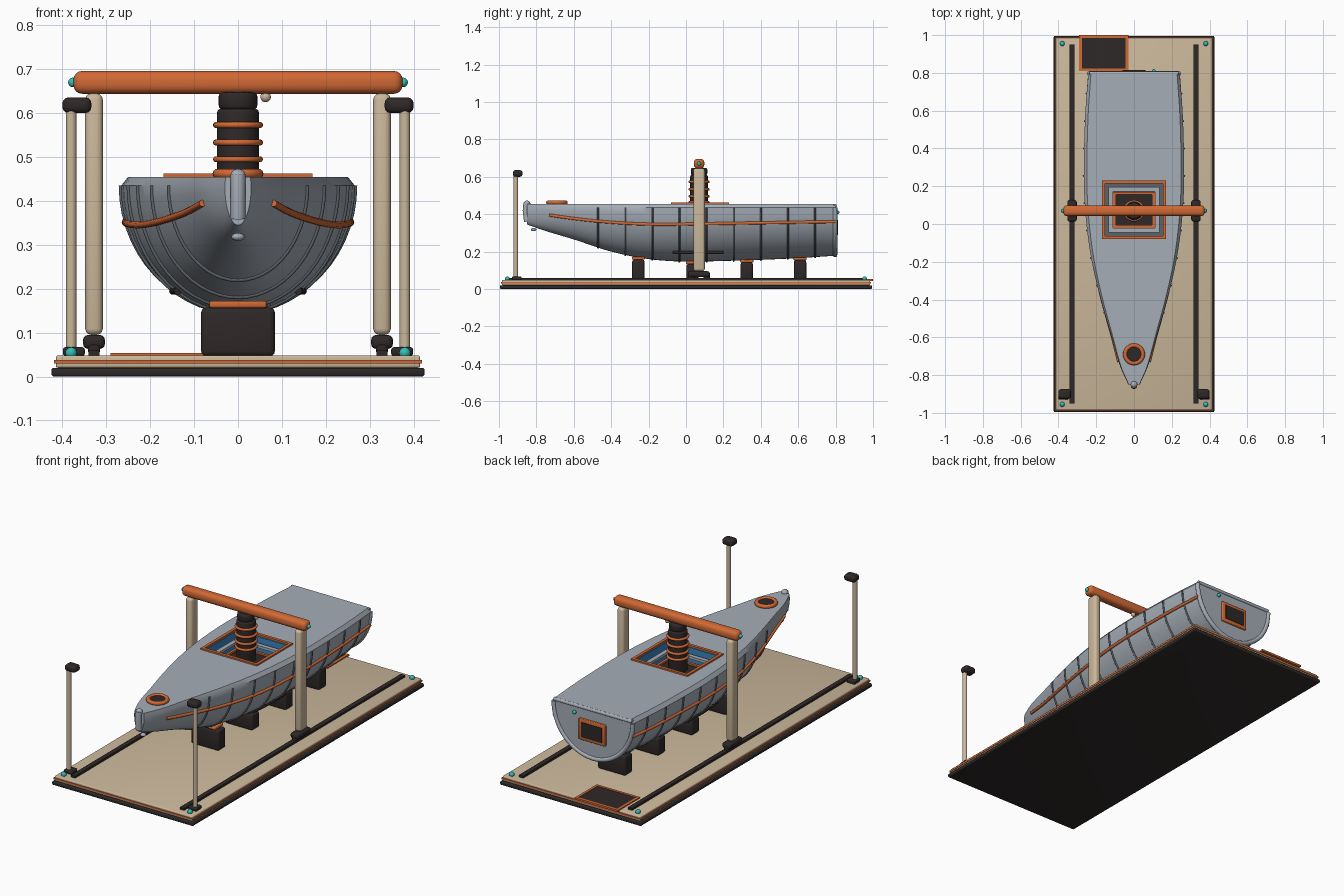
import bpy, bmesh, math
from mathutils import Vector

cube = bpy.data.objects.get("Cube")
if cube:
    bpy.data.objects.remove(cube, do_unlink=True)


def material(name, red, green, blue):
    mat = bpy.data.materials.new(name)
    mat.use_nodes = True
    mat.diffuse_color = (red, green, blue, 1)
    mat.node_tree.nodes["Principled BSDF"].inputs["Base Color"].default_value = (red, green, blue, 1)
    return mat


GRAY = material("blue gray", .38, .42, .47)
RIB = material("slate gray", .11, .125, .14)
TAN = material("sand", .6, .48, .33)
DARK = material("charcoal", .028, .021, .021)
ORANGE = material("orange", .64, .14, .035)
TEAL = material("teal", .03, .52, .47)
BLUE = material("pool blue", .04, .23, .52)


def finish(bm, name, mat, smooth=True):
    bmesh.ops.recalc_face_normals(bm, faces=bm.faces)
    mesh = bpy.data.meshes.new(name)
    bm.to_mesh(mesh)
    bm.free()
    mesh.materials.append(mat)
    obj = bpy.data.objects.new(name, mesh)
    bpy.context.collection.objects.link(obj)
    if smooth:
        bpy.ops.object.select_all(action='DESELECT')
        obj.select_set(True)
        bpy.context.view_layer.objects.active = obj
        bpy.ops.object.shade_smooth_by_angle(angle=math.radians(35))
    return obj


def box(name, center, size, mat, bevel=0, segments=3):
    bm = bmesh.new()
    bmesh.ops.create_cube(bm, size=1)
    bmesh.ops.scale(bm, vec=size, verts=bm.verts)
    if bevel:
        bmesh.ops.bevel(bm, geom=bm.edges[:], offset=bevel, segments=segments, profile=.5, affect='EDGES')
    bmesh.ops.translate(bm, vec=center, verts=bm.verts)
    return finish(bm, name, mat, bool(bevel))


def cylinder(name, center, radius, height, mat, bevel=0):
    bm = bmesh.new()
    bmesh.ops.create_cone(bm, cap_ends=True, segments=28, radius1=radius, radius2=radius, depth=height)
    if bevel:
        rims = [e for e in bm.edges if abs(e.verts[0].co.z - e.verts[1].co.z) < height / 2]
        bmesh.ops.bevel(bm, geom=rims, offset=bevel, segments=3, profile=.5, affect='EDGES')
    bmesh.ops.translate(bm, vec=center, verts=bm.verts)
    return finish(bm, name, mat)


def ball(name, center, radius, mat, stretch=(1, 1, 1)):
    bm = bmesh.new()
    bmesh.ops.create_uvsphere(bm, u_segments=16, v_segments=10, radius=radius)
    bmesh.ops.scale(bm, vec=stretch, verts=bm.verts)
    bmesh.ops.translate(bm, vec=center, verts=bm.verts)
    return finish(bm, name, mat)


def tube(name, points, radius, mat, closed=False):
    curve = bpy.data.curves.new(name, 'CURVE')
    curve.dimensions = '3D'
    curve.bevel_depth = radius
    curve.bevel_resolution = 3
    curve.use_fill_caps = True
    spline = curve.splines.new('POLY')
    spline.points.add(len(points) - 1)
    for point, co in zip(spline.points, points):
        point.co = (*co, 1)
    spline.use_cyclic_u = closed
    curve.materials.append(mat)
    obj = bpy.data.objects.new(name, curve)
    bpy.context.collection.objects.link(obj)


def ring(name, center, radius, thickness, mat):
    turn = [i * math.tau / 32 for i in range(32)]
    tube(name, [Vector(center) + Vector((radius * math.cos(a), radius * math.sin(a), 0)) for a in turn],
         thickness, mat, True)


def frame(name, center, width, length, bar, height, mat, upright=False):
    # four bars round a rectangle, flat or standing in the xz plane
    for side in (-1, 1):
        for offset, size in (((side * (width - bar) / 2, 0), (bar, length)),
                             ((0, side * (length - bar) / 2), (width, bar))):
            place = (offset[0], 0, offset[1]) if upright else (*offset, 0)
            extent = (size[0], height, size[1]) if upright else (*size, height)
            box(name, Vector(center) + Vector(place), extent, mat)


# Hull lines: smooth interpolation of (y, half width, keel height)
LINES = [(-.85, .03, .345), (-.75, .075, .31), (-.6, .118, .265), (-.4, .176, .2), (-.2, .223, .16),
         (0, .252, .146), (.2, .265, .15), (.4, .264, .156), (.6, .257, .165), (.8, .242, .178)]
DECK, RIM = .455, .435


def hull_at(y):
    i = max(k for k in range(len(LINES) - 1) if LINES[k][0] <= y or k == 0)
    a, b = LINES[i], LINES[i + 1]
    before, after = LINES[max(i - 1, 0)], LINES[min(i + 2, len(LINES) - 1)]
    step = b[0] - a[0]
    t = (y - a[0]) / step
    values = []
    for k in (1, 2):
        m = (b[k] - before[k]) / (b[0] - before[0]) * step
        n = (after[k] - a[k]) / (after[0] - a[0]) * step
        values.append(a[k] + t * m + t * t * (3 * (b[k] - a[k]) - 2 * m - n)
                      + t ** 3 * (2 * (a[k] - b[k]) + m + n))
    return values


def section(y, grow=0, count=28):
    width, keel = hull_at(y)
    return [Vector(((width + grow) * math.cos(a), y, RIM - (RIM - keel + grow) * math.sin(a)))
            for a in (math.pi * i / count for i in range(count + 1))]


def side_x(y, z):
    width, keel = hull_at(y)
    return width * math.sqrt(max(0, 1 - ((RIM - z) / (RIM - keel)) ** 2))


# Hull with deck opening
POOL_X, POOL_FRONT, POOL_BACK = .155, -.065, .215
stations = sorted([-.85 + 1.65 * i / 44 for i in range(45)] + [POOL_FRONT, POOL_BACK])
bm = bmesh.new()
rings = []
for y in stations:
    edge = hull_at(y)[0] * .94
    inner = min(POOL_X, edge * .7)
    points = section(y) + [Vector((x, y, DECK)) for x in (-edge, -inner, inner, edge)]
    rings.append([bm.verts.new(p) for p in points])
total = len(rings[0])
for y, near, far in zip(stations, rings, rings[1:]):
    for i in range(total):
        if i == total - 3 and POOL_FRONT <= y < POOL_BACK:
            continue
        j = (i + 1) % total
        bm.faces.new((near[i], near[j], far[j], far[i]))
bm.faces.new(rings[0])
bm.faces.new(rings[-1])
finish(bm, "hull", GRAY)

for k in range(9):
    tube("hull_rib", section(-.47 + k * .145, .001), .005, RIB)
tube("transom_rim", section(.797, -.004), .012, GRAY)
tube("transom_top_rim", [(-.235, .797, .445), (.235, .797, .445)], .01, GRAY)
box("stern_window_frame", (0, .803, .328), (.16, .016, .115), ORANGE, .004)
box("stern_window", (0, .81, .328), (.122, .008, .08), DARK)
ball("stern_light", (.105, .81, .41), .01, TEAL)

# Bow stem and bow hatch
tube("bow_stem", [(0, -.853, .46), (0, -.857, .42), (0, -.85, .36)], .017, GRAY)
ball("bow_cap", (0, -.85, .455), .018, GRAY)
ball("bow_eye", (0, -.815, .318), .015, GRAY, (1, 1, .6))
ring("bow_hatch_ring", (0, -.69, .462), .047, .011, ORANGE)
cylinder("bow_hatch", (0, -.69, .459), .042, .014, DARK)

# Side rails and bilge bars
for side in (-1, 1):
    rail = []
    for k in range(31):
        y = -.73 + k * .051
        z = .345 + (.05 * ((y + .1) / .63) ** 2 if y < -.1 else .015 * (y + .1) / .9)
        rail.append((side * (side_x(y, z) + .003), y, z))
    tube("side_rail", rail, .008, ORANGE)
    bar = [(side * (side_x(y, .195) + .004), y, .195) for y in (-.07, 0, .07, .14, .2)]
    tube("bilge_bar", bar, .009, DARK)

# Pool well in the deck
MID = (POOL_FRONT + POOL_BACK) / 2
frame("pool_coaming", (0, MID, .458), .34, .31, .016, .01, ORANGE)
for side in (-1, 1):
    box("pool_side_wall", (side * .157, MID, .37), (.006, .29, .16), BLUE)
    box("pool_end_wall", (0, MID + side * .142, .37), (.31, .006, .16), BLUE)
box("pool_floor", (0, MID, .288), (.31, .285, .008), RIB)
frame("pool_gray_frame", (0, MID, .42), .27, .24, .024, .014, GRAY)
frame("pool_orange_frame", (0, MID, .39), .22, .19, .014, .014, ORANGE)
box("pool_plate", (0, MID, .382), (.2, .17, .012), DARK)

# Hoist hanging from the gantry
GANTRY_Y = .07
cylinder("hoist_body", (0, GANTRY_Y, .498), .048, .224, DARK, .01)
cylinder("hoist_head", (0, GANTRY_Y, .628), .044, .04, DARK, .01)
for z in (.463, .495, .533, .573):
    ring("hoist_ring", (0, GANTRY_Y, z), .05, .007, ORANGE)
ball("hoist_knob", (.063, GANTRY_Y, .637), .012, TAN)
box("gantry_beam", (0, GANTRY_Y, .67), (.75, .056, .052), ORANGE, .02, 4)

# Base platform
box("base_skid", (0, 0, .01), (.85, 1.99, .02), DARK, .006)
box("base_deck", (0, 0, .034), (.83, 1.97, .028), TAN, .005)
box("base_stripe", (0, 0, .034), (.838, 1.978, .008), ORANGE)
frame("floor_hatch_frame", (-.16, .905, .049), .26, .19, .014, .01, ORANGE)
box("floor_hatch", (-.16, .905, .048), (.235, .165, .008), DARK)

# Paired gantry legs, tracks, lamp posts and corner lights
for side in (-1, 1):
    x = side * .328
    box("floor_track", (x, 0, .052), (.026, 1.9, .014), DARK)
    box("gantry_leg", (x, GANTRY_Y, .37), (.04, .062, .55), TAN, .014)
    box("gantry_foot", (x, GANTRY_Y, .079), (.05, .115, .032), DARK, .012)
    for offset in (-.04, .04):
        box("gantry_wheel", (x, GANTRY_Y + offset, .064), (.028, .035, .026), DARK, .008)
    ball("beam_end_light", (side * .376, GANTRY_Y, .67), .011, TEAL)
    cylinder("lamp_post", (side * .38, -.91, .33), .012, .56, TAN)
    box("lamp_post_foot", (side * .374, -.905, .057), (.05, .05, .02), DARK, .006)
    box("lamp_head", (side * .367, -.9, .618), (.066, .052, .036), DARK, .014)
    for y in (-.955, .955):
        ball("corner_light", (side * .38, y, .054), .013, TEAL)

# Cradle blocks under the keel
for y in (-.255, .035, .325, .61):
    top = hull_at(y)[1]
    box("cradle_block", (0, y, (top + .035) / 2), (.168, .066, top - .057), DARK, .012)
    box("cradle_pad", (0, y, top - .004), (.13, .07, .016), ORANGE, .005)
